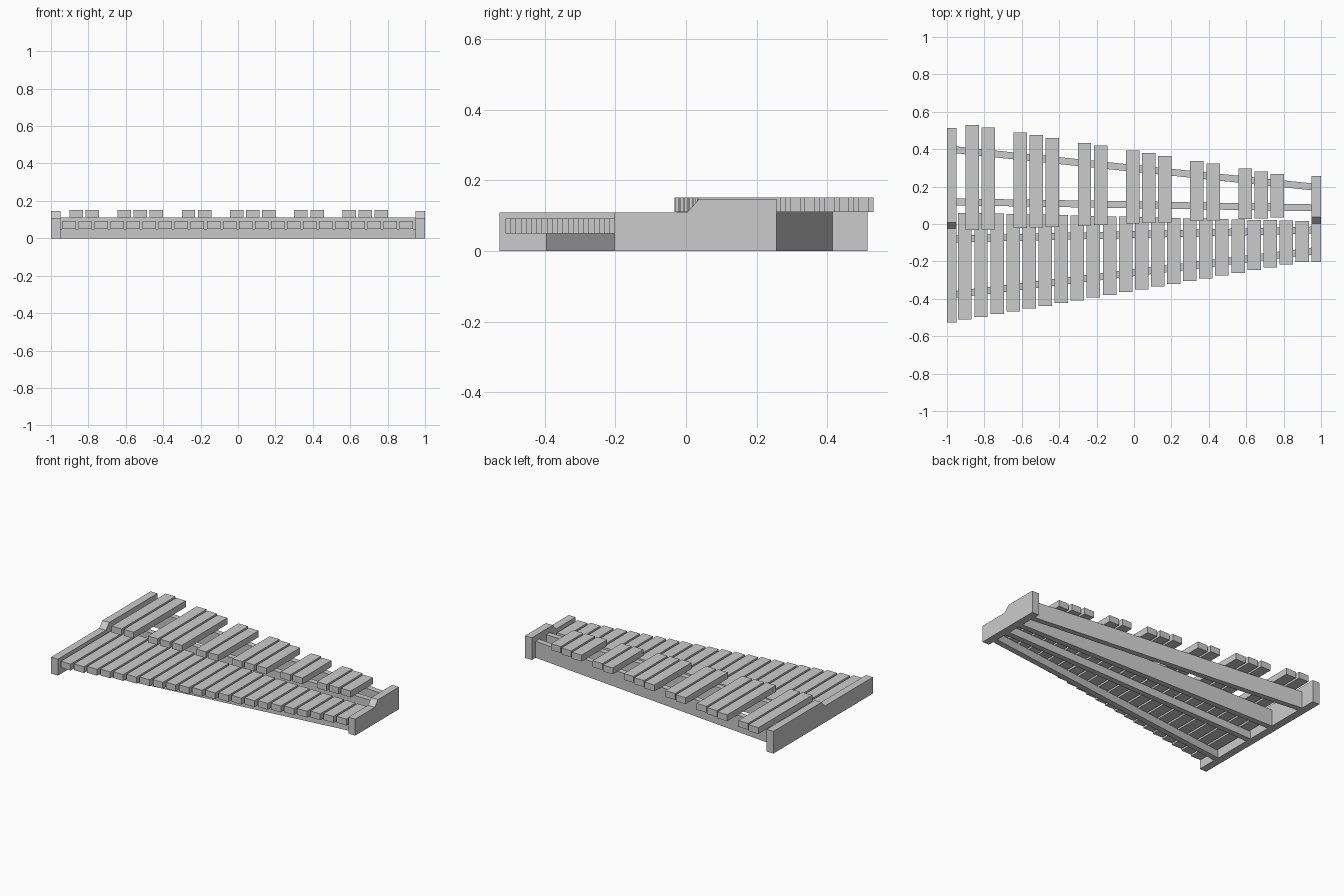
import bpy
import bmesh
from mathutils import Vector

if "Cube" in bpy.data.objects:
    bpy.data.objects.remove(bpy.data.objects["Cube"])


def prism(name, outline, offset):
    """Extrude a planar outline along an offset vector."""
    bm = bmesh.new()
    face = bm.faces.new([bm.verts.new(p) for p in outline])
    out = bmesh.ops.extrude_face_region(bm, geom=[face])
    moved = [g for g in out["geom"] if isinstance(g, bmesh.types.BMVert)]
    bmesh.ops.translate(bm, verts=moved, vec=Vector(offset))
    bmesh.ops.recalc_face_normals(bm, faces=bm.faces)
    mesh = bpy.data.meshes.new(name)
    bm.to_mesh(mesh)
    bm.free()
    obj = bpy.data.objects.new(name, mesh)
    bpy.context.collection.objects.link(obj)
    return obj


def lerp(a, b, t):
    return a + (b - a) * t


# Stepped end boards: low front half, raised back half
def end_board(name, x, front, back, step0, step1):
    yz = [(front, 0), (back, 0), (back, 0.147), (step1, 0.147),
          (step0, 0.109), (front, 0.109)]
    prism(name, [(x, y, z) for y, z in yz], (0.05, 0, 0))


end_board("left_end_board", -1.0, -0.527, 0.513, -0.025, 0.009)
end_board("right_end_board", 0.95, -0.202, 0.256, 0.003, 0.037)

# Converging support rails: name, centre y at left and right, height
RAIL_HALF = 0.0185
for name, yl, yr, h in [("back_outer_rail", 0.396, 0.199, 0.11),
                        ("back_inner_rail", 0.118, 0.087, 0.11),
                        ("front_inner_rail", -0.080, -0.033, 0.05),
                        ("front_outer_rail", -0.376, -0.145, 0.05)]:
    w = RAIL_HALF
    prism(name, [(-0.95, yl - w, 0), (0.95, yr - w, 0),
                 (0.95, yr + w, 0), (-0.95, yl + w, 0)], (0, 0, h))


# Tone bars
PITCH, FIRST, HALF = 0.0859, -0.904, 0.036


def bar(name, x, front, back, z):
    prism(name, [(x - HALF, front, z), (x + HALF, front, z),
                 (x + HALF, back, z), (x - HALF, back, z)], (0, 0, 0.042))


# Front row of natural bars
for i in range(22):
    t = i / 21
    bar(f"natural_bar_{i + 1}", FIRST + i * PITCH,
        lerp(-0.511, -0.202, t), lerp(0.060, 0.016, t), 0.05)

# Back row of sharp bars, grouped in twos and threes
for n, i in enumerate([0, 1, 3, 4, 5, 7, 8, 10, 11, 12, 14, 15, 17, 18, 19]):
    t = i / 19
    bar(f"sharp_bar_{n + 1}", FIRST + i * PITCH + 0.038,
        lerp(-0.033, 0.034, t), lerp(0.530, 0.268, t), 0.11)
